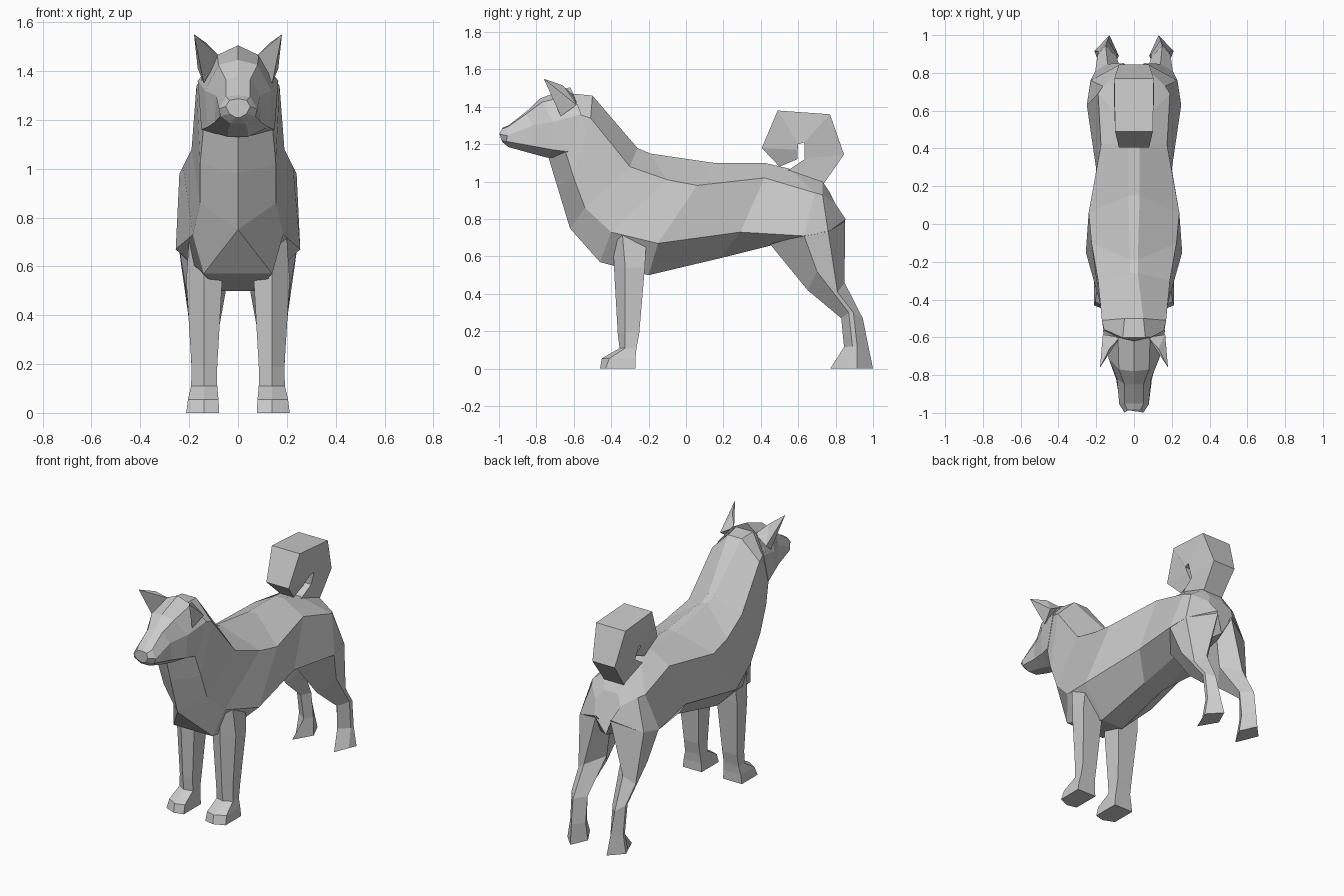
import bpy, bmesh


def loft(name, rings, mirror=False):
    """Skin a row of equal-length rings, cap both ends, keep flat faces."""
    bm = bmesh.new()
    rows = [[bm.verts.new(p) for p in ring] for ring in rings]
    n = len(rows[0])
    for a, b in zip(rows, rows[1:]):
        for i in range(n):
            j = (i + 1) % n
            bm.faces.new((a[i], a[j], b[j], b[i]))
    bm.faces.new(rows[0])
    bm.faces.new(rows[-1])
    return finish(name, bm, mirror)


def finish(name, bm, mirror):
    bmesh.ops.remove_doubles(bm, verts=bm.verts, dist=0.001)
    bmesh.ops.recalc_face_normals(bm, faces=bm.faces)
    me = bpy.data.meshes.new(name)
    bm.to_mesh(me)
    bm.free()
    ob = bpy.data.objects.new(name, me)
    bpy.context.collection.objects.link(ob)
    if mirror:
        mod = ob.modifiers.new("Mirror", 'MIRROR')
        mod.use_mirror_merge = False
    return ob


def both_sides(half):
    """Close a half section across x = 0."""
    return half + [(-x, y, z) for x, y, z in reversed(half)]


# Neck and torso: spine, shoulder line, flank line, underside
torso = [
    [(.06, -.60, 1.47), (.15, -.60, 1.37), (.14, -.65, 1.18), (0, -.74, 1.145)],
    [(.05, -.50, 1.46), (.17, -.51, 1.34), (.155, -.60, 1.02), (0, -.69, .98)],
    [(.02, -.26, 1.18), (.19, -.30, 1.08), (.155, -.54, .86), (0, -.62, .75)],
    [(.02, -.19, 1.15), (.225, -.10, 1.01), (.185, -.40, .73), (.14, -.46, .57)],
    [(.03, .15, 1.10), (.24, .06, .98), (.255, -.15, .67), (.08, -.20, .50)],
    [(.03, .42, 1.10), (.175, .42, 1.02), (.20, .29, .73), (.07, .18, .59)],
    [(.06, .55, 1.07), (.19, .69, .94), (.25, .63, .71), (.06, .46, .66)],
    [(.07, .73, 1.00), (.165, .73, .93), (.23, .76, .73), (.03, .74, .67)],
    [(.05, .77, .94), (.09, .80, .88), (.06, .853, .80), (0, .82, .68)],
]
loft("torso", [both_sides(s) for s in torso])

# Head: crown, brow, cheek, jaw edge, throat from nose to skull
head = [
    [(0, -.985, 1.287), (.035, -.985, 1.28), (.05, -.998, 1.255),
     (.035, -.988, 1.225), (.01, -.98, 1.21)],
    [(0, -.95, 1.30), (.05, -.95, 1.295), (.078, -.955, 1.245),
     (.072, -.96, 1.215), (.03, -.95, 1.185)],
    [(0, -.85, 1.378), (.05, -.85, 1.365), (.09, -.82, 1.30),
     (.095, -.82, 1.19), (.04, -.86, 1.16)],
    [(0, -.78, 1.445), (.08, -.77, 1.425), (.135, -.71, 1.32),
     (.125, -.71, 1.17), (.04, -.75, 1.13)],
    [(0, -.62, 1.505), (.085, -.60, 1.465), (.165, -.56, 1.36),
     (.15, -.63, 1.16), (.04, -.70, 1.13)],
]
loft("head", [both_sides(s) for s in head])

# Ears: pointed hulls
bm = bmesh.new()
for p in [(.075, -.60, 1.46), (.14, -.67, 1.35), (.165, -.585, 1.41),
          (.13, -.66, 1.515), (.18, -.76, 1.55)]:
    bm.verts.new(p)
bmesh.ops.convex_hull(bm, input=bm.verts)
finish("ears", bm, True)

# Front legs: inner x, outer x, front y, back y, height, corner setback
front = [(.07, .20, -.39, -.21, .72, .05), (.065, .212, -.385, -.22, .54, .06),
         (.085, .19, -.365, -.25, .19, .04), (.085, .192, -.355, -.265, .11, .03),
         (.08, .205, -.45, -.27, .055, .04), (.077, .212, -.46, -.27, 0, .03)]
loft("front_legs", [[(a, f + .5 * s, z), (.14, f, z), (b, f + s, z), (b, r, z), (a, r, z)]
                    for a, b, f, r, z, s in front], True)

# Hind legs: front, outer, outer back, back, inner edges
hind = [
    [(.09, .45, .665), (.248, .63, .715), (.23, .76, .735), (.05, .85, .80), (.02, .75, .68)],
    [(.11, .65, .42), (.215, .70, .52), (.205, .81, .41), (.14, .848, .46), (.05, .74, .50)],
    [(.13, .83, .27), (.19, .87, .30), (.193, .895, .30), (.15, .945, .27), (.09, .88, .28)],
    [(.12, .845, .115), (.185, .89, .12), (.19, .915, .12), (.14, .975, .12), (.09, .90, .115)],
    [(.15, .77, 0), (.19, .865, 0), (.21, .915, 0), (.13, 1.0, 0), (.08, .89, 0)],
]
loft("hind_legs", hind, True)

# Curled tail: outer y z, inner y z, half width
tail = [(.73, .98, .53, 1.05, .07), (.845, 1.145, .635, 1.12, .08),
        (.77, 1.36, .632, 1.21, .105), (.49, 1.38, .60, 1.20, .10),
        (.405, 1.18, .597, 1.17, .08), (.50, 1.08, .595, 1.12, .05)]
loft("tail", [[(-w, a, b), (w, a, b), (w, c, d), (-w, c, d)]
              for a, b, c, d, w in tail])
